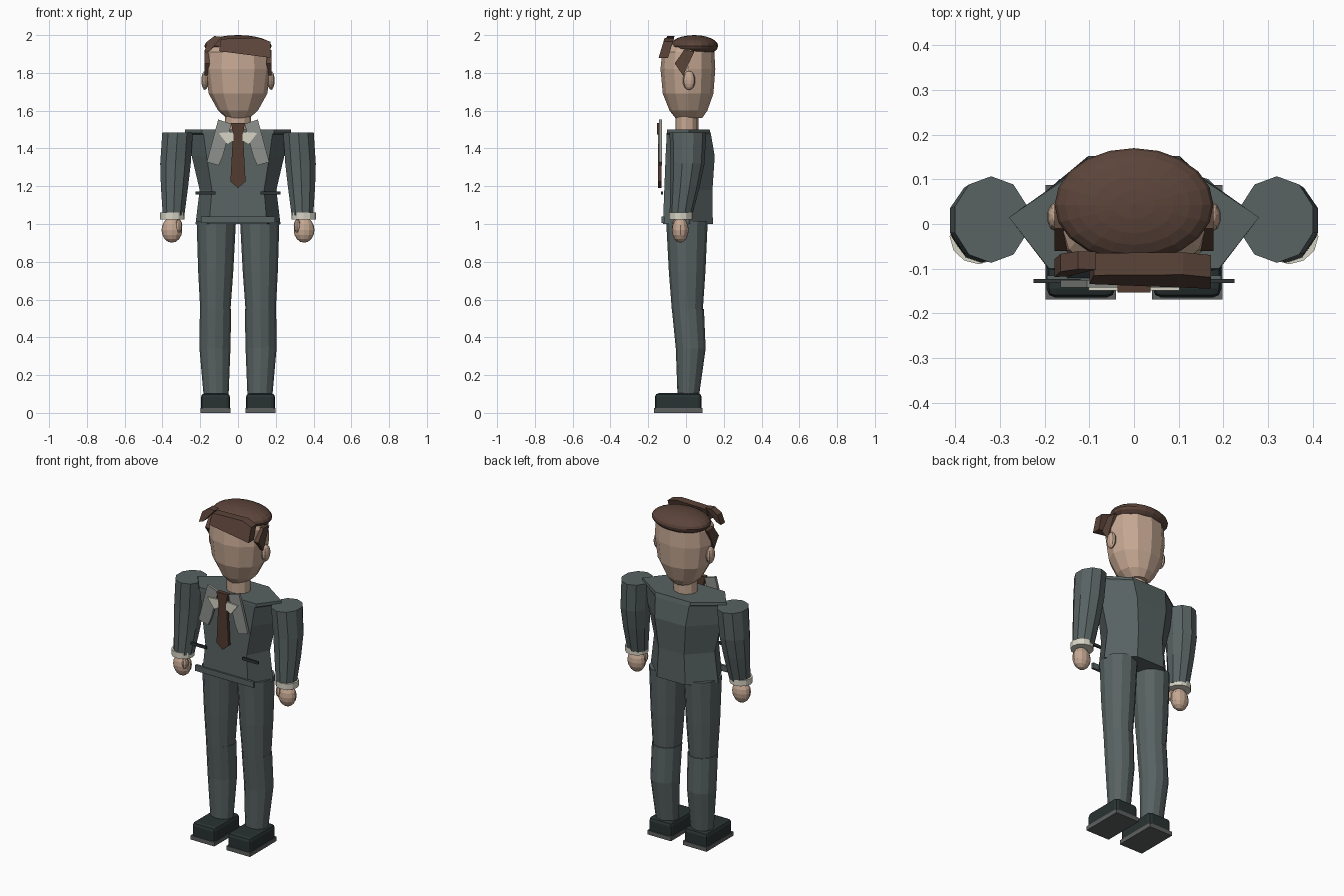
import bpy, bmesh, math
from mathutils import Matrix

if "Cube" in bpy.data.objects:
    bpy.data.objects.remove(bpy.data.objects["Cube"])


def material(name, rgb):
    m = bpy.data.materials.new(name)
    m.diffuse_color = (*rgb, 1)
    m.use_nodes = True
    m.node_tree.nodes["Principled BSDF"].inputs["Base Color"].default_value = m.diffuse_color
    return m


SUIT = material("suit grey", (0.098, 0.122, 0.122))
SKIN = material("skin", (0.56, 0.39, 0.29))
HAIR = material("hair brown", (0.105, 0.058, 0.042))
TIE = material("tie brown", (0.085, 0.045, 0.03))
LAPEL = material("lapel grey", (0.27, 0.285, 0.27))
SHIRT = material("shirt cream", (0.68, 0.66, 0.56))
SHOE = material("shoe black", (0.022, 0.032, 0.032))
SOLE = material("sole grey", (0.11, 0.12, 0.115))
TRIM = material("trim dark", (0.03, 0.036, 0.036))


def finish(bm, name, mat):
    bmesh.ops.recalc_face_normals(bm, faces=bm.faces)
    me = bpy.data.meshes.new(name)
    bm.to_mesh(me)
    bm.free()
    me.materials.append(mat)
    ob = bpy.data.objects.new(name, me)
    bpy.context.collection.objects.link(ob)
    return ob


def skin_rings(name, mat, rings):
    """Join equal-length loops of points into a closed solid."""
    bm = bmesh.new()
    loops = [[bm.verts.new(p) for p in ring] for ring in rings]
    n = len(loops[0])
    for a, b in zip(loops, loops[1:]):
        for i in range(n):
            j = (i + 1) % n
            bm.faces.new((a[i], a[j], b[j], b[i]))
    bm.faces.new(loops[0])
    bm.faces.new(loops[-1])
    return finish(bm, name, mat)


def loft(name, mat, sections, n=10):
    """Sections are (centre x, centre y, z, radius x, radius y)."""
    turn = [2 * math.pi * i / n + math.pi / 2 for i in range(n)]
    return skin_rings(name, mat, [[(cx + rx * math.cos(t), cy + ry * math.sin(t), z)
                                   for t in turn] for cx, cy, z, rx, ry in sections])


def ellipsoid(name, mat, loc, rad, seg=12, rows=8):
    bm = bmesh.new()
    bmesh.ops.create_uvsphere(bm, u_segments=seg, v_segments=rows, radius=1)
    bm.transform(Matrix.Translation(loc) @ Matrix.Diagonal((*rad, 1)))
    return finish(bm, name, mat)


def box(name, mat, lo, hi, bevel=0):
    bm = bmesh.new()
    bmesh.ops.create_cube(bm, size=1)
    for v in bm.verts:
        v.co = [lo[k] if v.co[k] < 0 else hi[k] for k in range(3)]
    if bevel:
        edges = [e for e in bm.edges if max(v.co.z for v in e.verts) > lo[2] + 1e-4]
        bmesh.ops.bevel(bm, geom=edges, offset=bevel, segments=2, profile=0.5,
                        affect='EDGES')
    return finish(bm, name, mat)


def plate(name, mat, outline, y0, y1, lean=0, zref=0):
    """Outline in x,z given depth along y; lean moves higher points back."""
    return skin_rings(name, mat, [[(x, y + lean * (z - zref), z) for x, z in outline]
                                  for y in (y0, y1)])


# Jacket body with broad front and angled shoulders
jacket = []
for z, w, yf, yb in [(1.0, .225, -.122, .142), (1.18, .203, -.115, .14),
                     (1.36, .245, -.108, .152), (1.475, .268, -.102, .132),
                     (1.482, .28, -.102, .13), (1.5, .28, -.1, .125)]:
    jacket.append([(w, .015, z), (.42 * w, yb, z), (-.42 * w, yb, z),
                   (-w, .015, z), (-.68 * w, yf, z), (.68 * w, yf, z)])
skin_rings("jacket", SUIT, jacket)
box("jacket_hem", SUIT, (-.195, -.13, 1.005), (.195, -.115, 1.04))

# Neck and head
loft("neck", SKIN, [(0, .005, 1.48, .07, .06), (0, .005, 1.6, .068, .06)], 12)
loft("head", SKIN, [(0, .015, 1.56, .06, .07), (0, .013, 1.6, .105, .1),
                    (0, .011, 1.69, .155, .134), (0, .01, 1.82, .174, .145),
                    (0, .012, 1.91, .168, .138), (0, .025, 1.95, .14, .11)], 12)

# Hair cap and swept fringe
ellipsoid("hair_cap", HAIR, (0, .043, 1.943), (.178, .127, .057), 20, 12)
plate("fringe", HAIR, [(-.1, 1.915), (.172, 1.88), (.172, 1.965), (.11, 1.985),
                       (-.09, 1.98)], -.145, -.095, .3, 1.88)
plate("fringe_end", HAIR, [(-.178, 1.905), (-.15, 1.915), (-.085, 1.99),
                           (-.125, 1.995), (-.165, 1.965)], -.12, -.08, .2, 1.9)

for s, side in ((-1, "left"), (1, "right")):
    # Sideburn and ear
    burn = [(-.06, 1.85), (-.01, 1.92), (.045, 1.915), (.01, 1.84), (-.015, 1.785)]
    skin_rings("sideburn_" + side, HAIR,
               [[(s * x, y, z) for y, z in burn] for x in (.135, .178)])
    ellipsoid("ear_" + side, SKIN, (s * .175, .016, 1.76), (.02, .033, .05), 10, 8)

    # Sleeve, cuff and hand
    loft("sleeve_" + side, SUIT, [(s * .341, -.027, 1.045, .06, .06),
                                  (s * .336, -.005, 1.2, .076, .078),
                                  (s * .331, .008, 1.32, .085, .09),
                                  (s * .32, .01, 1.485, .085, .097)], 10)
    loft("cuff_" + side, SHIRT, [(s * .348, -.028, 1.025, .065, .062),
                                 (s * .348, -.028, 1.06, .065, .062)], 12)
    ellipsoid("hand_" + side, SKIN, (s * .35, -.03, .968), (.055, .044, .067))
    ellipsoid("thumb_" + side, SKIN, (s * .313, -.055, .99), (.018, .02, .036), 8, 6)

    # Trouser leg
    loft("upper_leg_" + side, SUIT, [(s * .12, .007, .545, .08, .082),
                                     (s * .118, .006, .75, .093, .097),
                                     (s * .115, .005, 1.015, .104, .11)], 12)
    loft("lower_leg_" + side, SUIT, [(s * .116, .012, .09, .066, .057),
                                     (s * .122, .025, .34, .082, .079),
                                     (s * .119, .01, .55, .083, .085)], 12)

    # Shoe and sole
    xs = sorted((s * .042, s * .196))
    box("shoe_" + side, SHOE, (xs[0], -.165, .025), (xs[1], .083, .104), .02)
    box("sole_" + side, SOLE, (xs[0] - .002, -.169, 0), (xs[1] + .002, .087, .025))

    # Lapel, shirt collar point and pocket trim
    plate("lapel_" + side, LAPEL,
          [(s * x, z) for x, z in [(.105, 1.553), (.035, 1.53), (.08, 1.36),
                                   (.102, 1.31), (.165, 1.328)]], -.142, -.126)
    plate("collar_point_" + side, SHIRT,
          [(s * x, z) for x, z in [(.102, 1.482), (.025, 1.488), (.025, 1.44),
                                   (.055, 1.42)]], -.149, -.141)
    px = sorted((s * .12, s * .225))
    box("pocket_trim_" + side, TRIM, (px[0], -.132, 1.155), (px[1], -.123, 1.172))

# Tie
plate("tie_blade", TIE, [(-.026, 1.49), (-.04, 1.225), (0, 1.19), (.04, 1.225),
                         (.026, 1.49)], -.148, -.13)
plate("tie_knot", TIE, [(-.037, 1.535), (-.025, 1.475), (.025, 1.475),
                        (.037, 1.535)], -.153, -.128)
